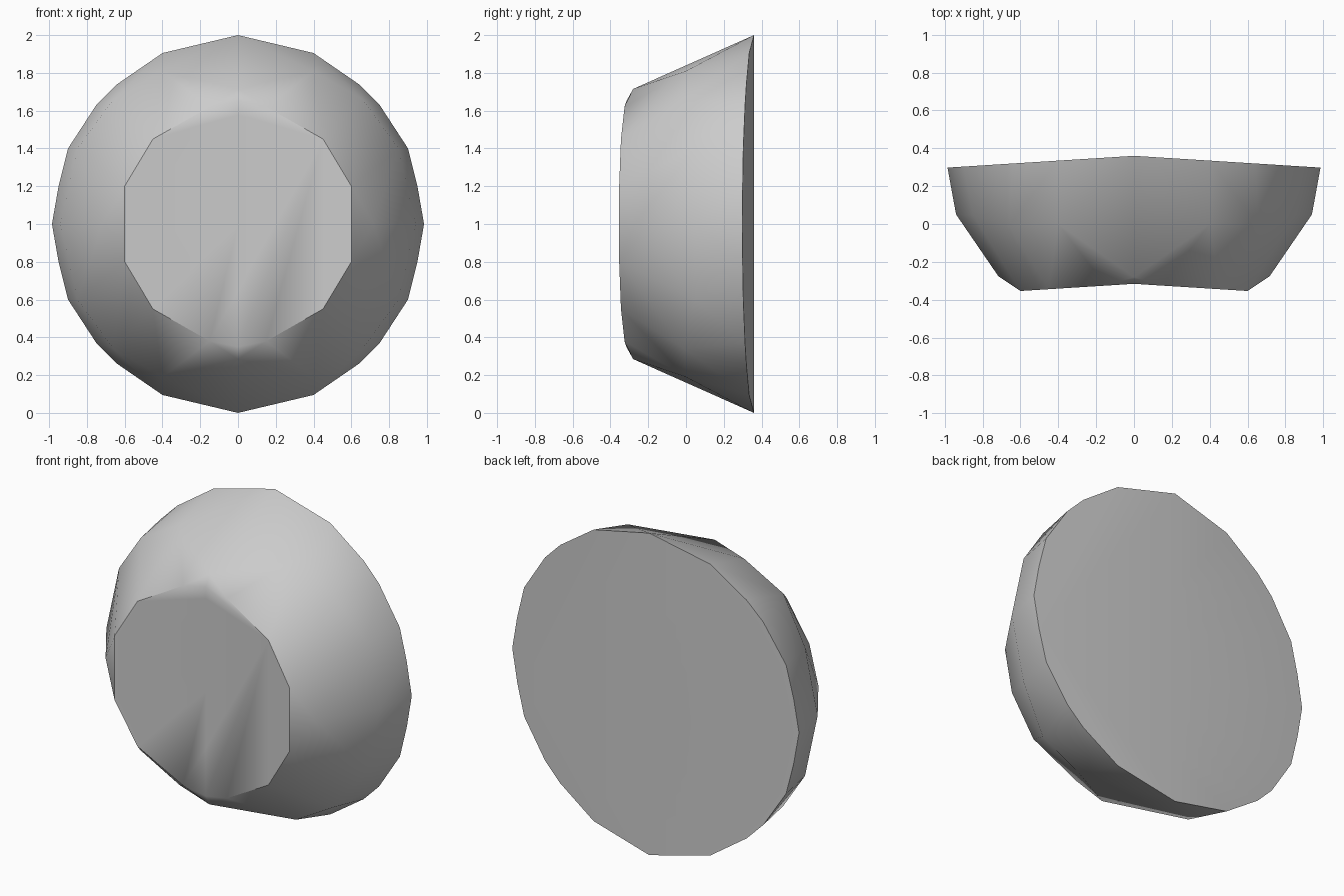
import bpy, bmesh, math

cube = bpy.data.objects.get("Cube")
if cube:
    bpy.data.objects.remove(cube, do_unlink=True)

FOLD = 0.063  # both flat faces are folded along the vertical centre line

# One quadrant of each ring: (x, height from centre, depth before folding)
back_rim = [(x, h, 0.36) for x, h in
            [(0, 1), (.4, .905), (.64, .74), (.75, .63), (.9, .4), (.95, .2), (.985, 0)]]
wall = [(.4, .81, .025), (.66, .66, .03), (.85, .4, .1), (.94, 0, .11)]
tips = [(0, .715, -.28), (.717, 0, -.23)]
front_face = [(x, h, -.316) for x, h in
              [(0, .65), (.15, .62), (.3, .53), (.45, .45), (.49, .36), (.6, .2)]]

# Mirror the quadrant and wrap it in a hull
bm = bmesh.new()
points = {(sx * x, d, sz * h) for x, h, d in back_rim + wall + tips + front_face
          for sx in (1, -1) for sz in (1, -1)}
for p in sorted(points):
    bm.verts.new(p)
hull = bmesh.ops.convex_hull(bm, input=bm.verts[:])
bmesh.ops.delete(bm, geom=[v for v in bm.verts if not v.link_faces], context='VERTS')

# Cut along the centre line, then fold both faces
bmesh.ops.bisect_plane(bm, geom=bm.verts[:] + bm.edges[:] + bm.faces[:],
                       plane_co=(0, 0, 0), plane_no=(1, 0, 0), dist=1e-5)
for v in bm.verts:
    v.co.y -= FOLD * abs(v.co.x)
    v.co.z += 1
bmesh.ops.recalc_face_normals(bm, faces=bm.faces[:])

mesh = bpy.data.meshes.new("faceted_bowl")
bm.to_mesh(mesh)
bm.free()
bowl = bpy.data.objects.new("faceted_bowl", mesh)
bpy.context.collection.objects.link(bowl)

# Plain grey surface
grey = bpy.data.materials.new("plain_grey")
grey.use_nodes = True
colour = (0.6, 0.6, 0.6, 1)
grey.diffuse_color = colour
grey.node_tree.nodes["Principled BSDF"].inputs["Base Color"].default_value = colour
mesh.materials.append(grey)

bpy.ops.object.select_all(action='DESELECT')
bowl.select_set(True)
bpy.context.view_layer.objects.active = bowl
bpy.ops.object.shade_smooth_by_angle(angle=math.radians(35))
